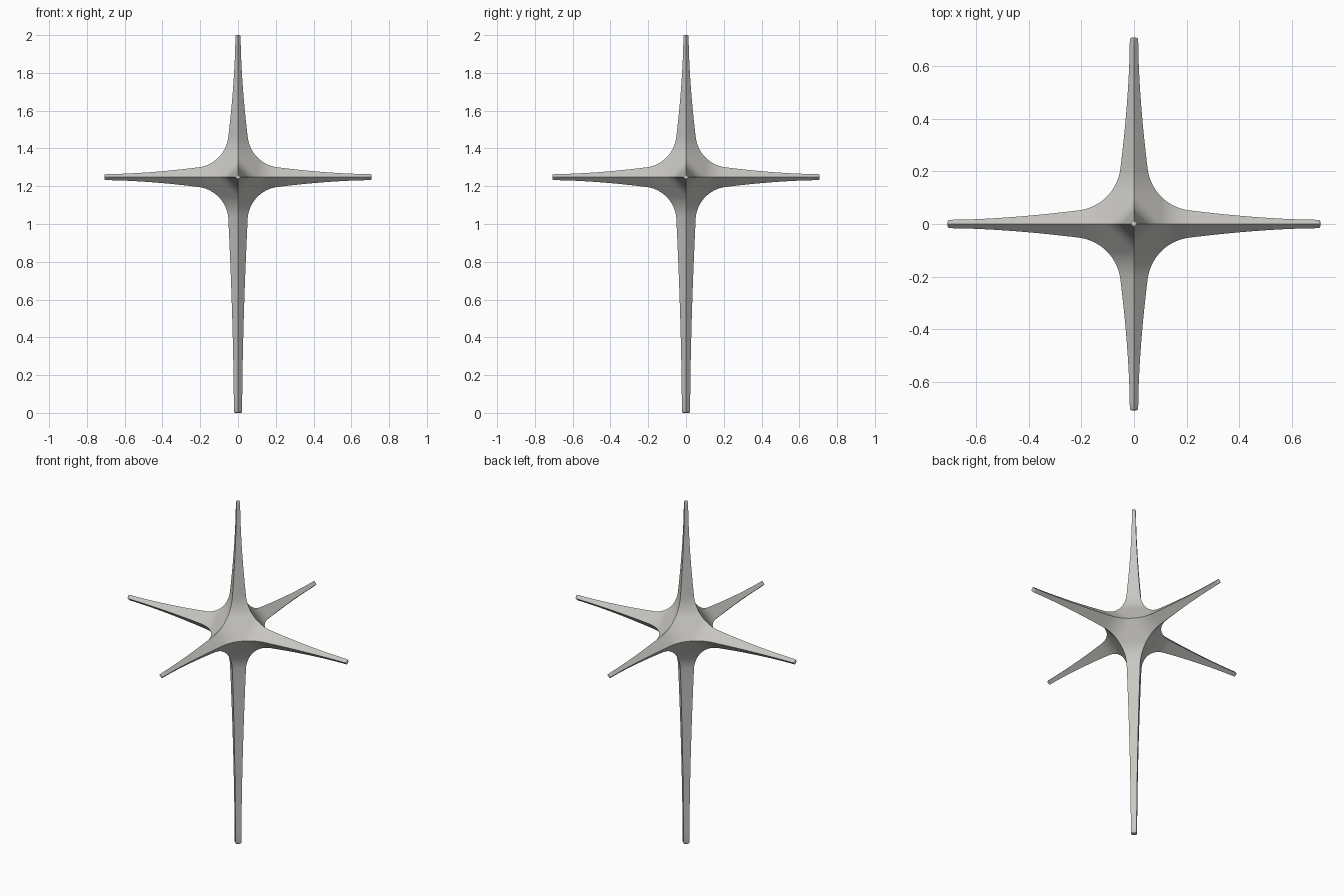
import bpy, bmesh, math
from mathutils import Vector

if "Cube" in bpy.data.objects:
    bpy.data.objects.remove(bpy.data.objects["Cube"], do_unlink=True)

CENTRE = Vector((0, 0, 1.248))
FILLET_C, FILLET_R, FILLET_END = 0.232, 0.1815, 7   # concave fillet between arms
ARC_STEPS, ARM_STEPS, TIP_STEPS = 12, 14, 3

stone = bpy.data.materials.new("warm_grey")
stone.use_nodes = True
colour = (0.58, 0.57, 0.54, 1)
stone.diffuse_color = colour
stone.node_tree.nodes["Principled BSDF"].inputs["Base Color"].default_value = colour


def arm_profile(length, tip, bevel=0.008):
    """(distance, half width) pairs from the core out to the tip."""
    pts = []
    for i in range(ARC_STEPS + 1):
        a = math.radians(45 + (FILLET_END - 45) * i / ARC_STEPS)
        pts.append((FILLET_C - FILLET_R * math.sin(a), FILLET_C - FILLET_R * math.cos(a)))
    d0, w0 = pts[-1]
    d1 = length - bevel
    for i in range(1, ARM_STEPS + 1):
        t = i / ARM_STEPS
        pts.append((d0 + (d1 - d0) * t, tip + (w0 - tip) * (1 - t) ** 1.7))
    for i in range(1, TIP_STEPS + 1):
        a = math.pi / 2 * i / TIP_STEPS
        pts.append((d1 + bevel * math.sin(a), tip - bevel * (1 - math.cos(a))))
    return pts


bm = bmesh.new()


# Arms: diamond sections lofted along each axis
def add_arm(axis, length, tip):
    axis = Vector(axis)
    u = Vector((axis.y, axis.z, axis.x))
    v = axis.cross(u)
    rings = [[bm.verts.new(CENTRE + axis * d + side * w) for side in (u, v, -u, -v)]
             for d, w in arm_profile(length, tip)]
    for a, b in zip(rings, rings[1:]):
        for i in range(4):
            j = (i + 1) % 4
            bm.faces.new((a[i], a[j], b[j], b[i]))
    bm.faces.new(rings[-1])


for s in (1, -1):
    add_arm((s, 0, 0), 0.708, 0.016)
    add_arm((0, s, 0), 0.708, 0.016)
add_arm((0, 0, 1), 0.752, 0.014)
add_arm((0, 0, -1), 1.248, 0.022)

# Core: a triangle in each octant joins the three neighbouring arms
k = FILLET_C - FILLET_R * math.sqrt(0.5)
for x in (k, -k):
    for y in (k, -k):
        for z in (k, -k):
            bm.faces.new([bm.verts.new(CENTRE + Vector(p))
                          for p in ((x, y, 0), (0, y, z), (x, 0, z))])

bmesh.ops.remove_doubles(bm, verts=bm.verts, dist=0.0005)
bmesh.ops.recalc_face_normals(bm, faces=bm.faces)
mesh = bpy.data.meshes.new("six_armed_star")
bm.to_mesh(mesh)
bm.free()
mesh.materials.append(stone)
star = bpy.data.objects.new("six_armed_star", mesh)
bpy.context.collection.objects.link(star)
bpy.context.view_layer.objects.active = star
star.select_set(True)
bpy.ops.object.shade_smooth_by_angle(angle=math.radians(40))
